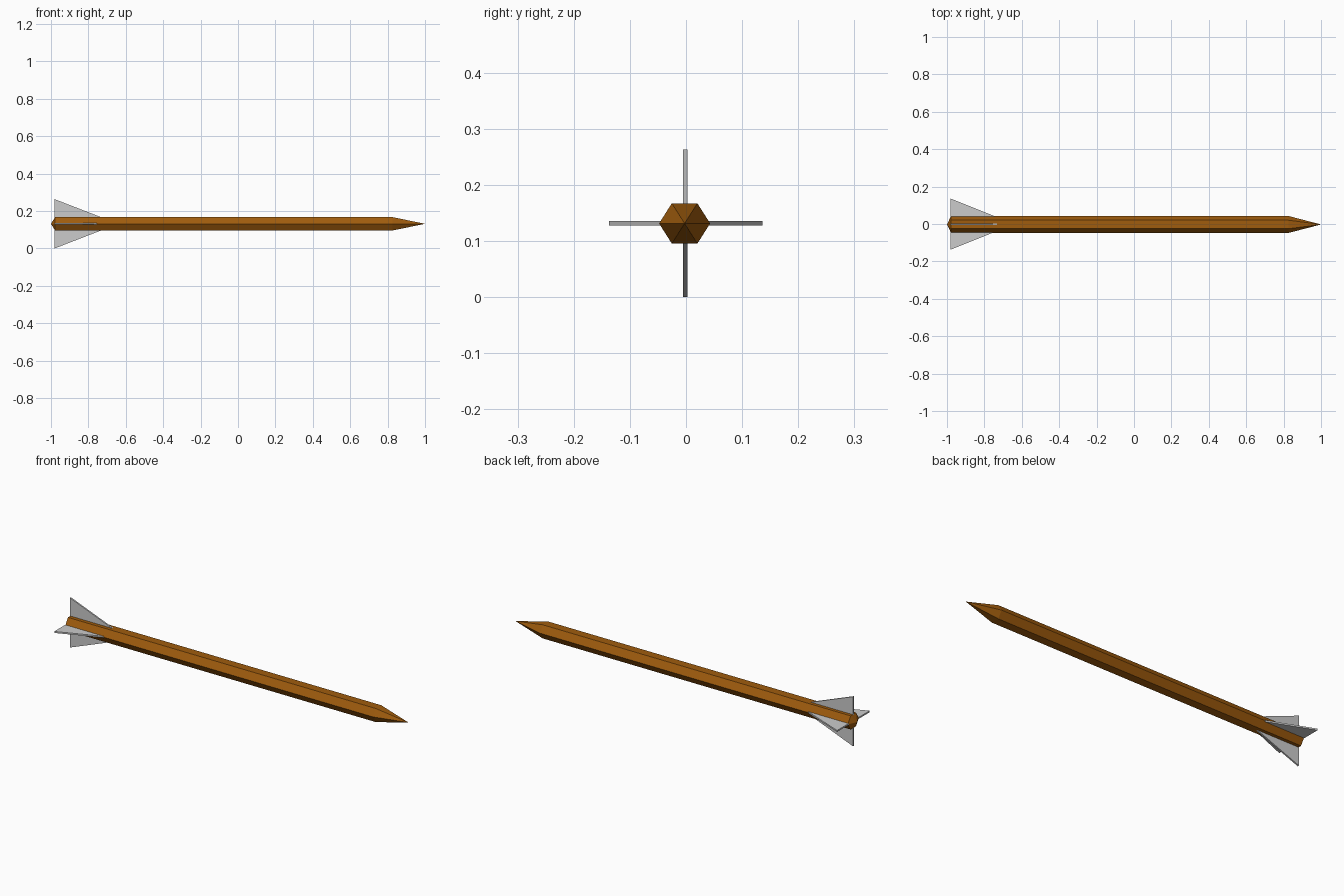
import bpy, bmesh
from math import cos, sin, pi

if "Cube" in bpy.data.objects:
    bpy.data.objects.remove(bpy.data.objects["Cube"])

CY, CZ = -0.0025, 0.1315   # shaft axis


def make_object(name, bm, material=None):
    bmesh.ops.recalc_face_normals(bm, faces=bm.faces)
    mesh = bpy.data.meshes.new(name)
    bm.to_mesh(mesh)
    bm.free()
    obj = bpy.data.objects.new(name, mesh)
    bpy.context.collection.objects.link(obj)
    if material:
        mesh.materials.append(material)
    return obj


brown = bpy.data.materials.new("brown")
brown.diffuse_color = (0.35, 0.107, 0.004, 1)
brown.use_nodes = True
brown.node_tree.nodes["Principled BSDF"].inputs["Base Color"].default_value = brown.diffuse_color

# Six-sided shaft with a long pointed nose and a short pointed tail
bm = bmesh.new()
rings = []
for x in (-0.978, 0.825):
    rings.append([bm.verts.new((x, CY + 0.0455 * cos(i * pi / 3),
                                CZ + 0.0415 * sin(i * pi / 3))) for i in range(6)])
tail = bm.verts.new((-1, CY, CZ))
nose = bm.verts.new((1, CY, CZ))
for i in range(6):
    j = (i + 1) % 6
    bm.faces.new((rings[0][i], rings[0][j], rings[1][j], rings[1][i]))
    bm.faces.new((tail, rings[0][j], rings[0][i]))
    bm.faces.new((nose, rings[1][i], rings[1][j]))
make_object("shaft", bm, brown)


# Thin triangular fin plates, each crossing the shaft
def fin_plate(name, half_span, centre_y, vertical):
    bm = bmesh.new()
    profile = [(-0.98, -half_span), (-0.64, 0), (-0.98, half_span)]
    sides = []
    for t in (-0.004, 0.004):
        pts = [(x, centre_y + t, CZ + s) if vertical else (x, centre_y + s, CZ + t)
               for x, s in profile]
        sides.append([bm.verts.new(p) for p in pts])
    for side in sides:
        bm.faces.new(side)
    for i in range(3):
        j = (i + 1) % 3
        bm.faces.new((sides[0][i], sides[0][j], sides[1][j], sides[1][i]))
    make_object(name, bm)


fin_plate("vertical_fins", 0.1315, -0.0015, True)
fin_plate("horizontal_fins", 0.1365, -0.0005, False)
